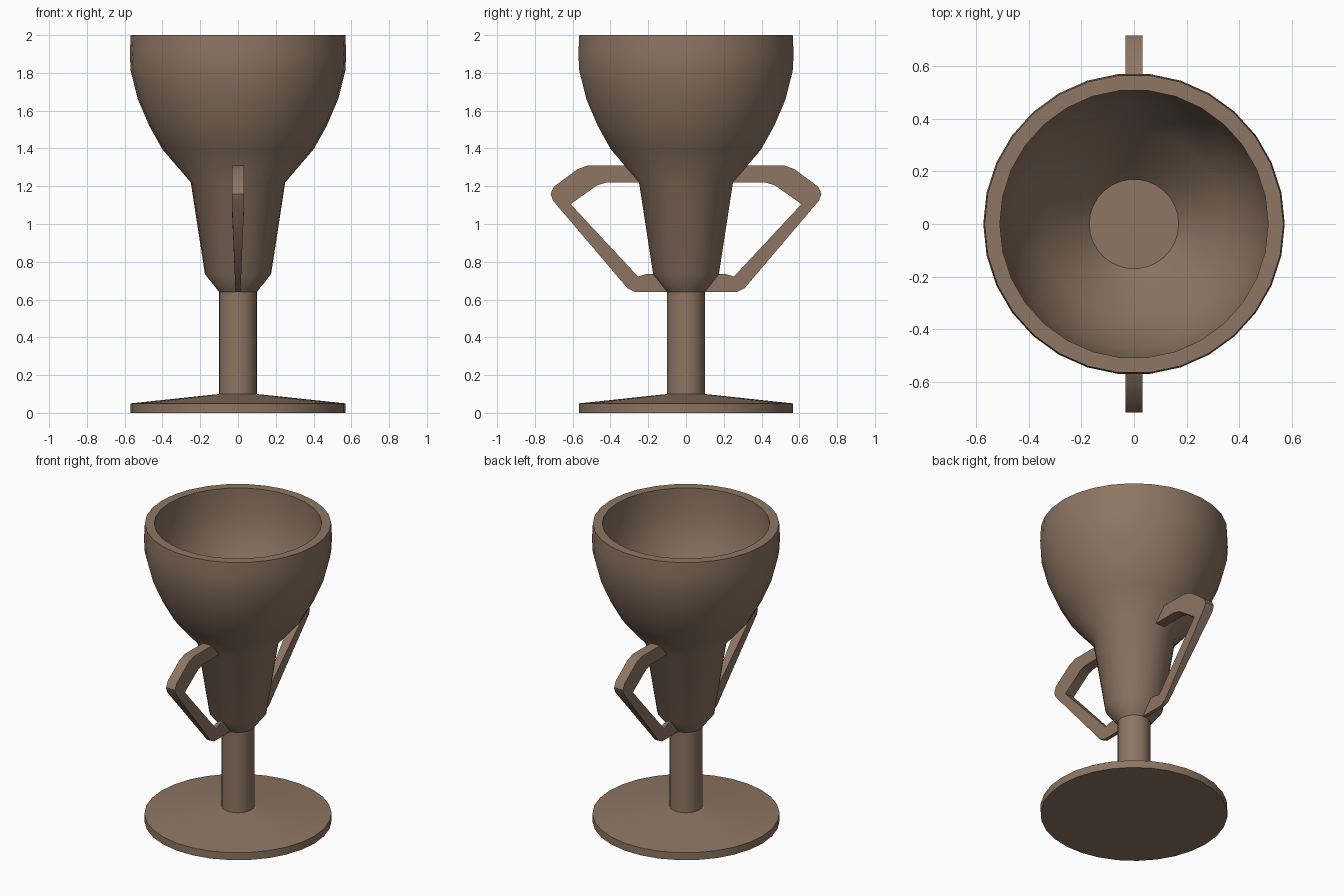
import bpy, bmesh, math

if "Cube" in bpy.data.objects:
    bpy.data.objects.remove(bpy.data.objects["Cube"])

mat = bpy.data.materials.new("bronze brown")
mat.diffuse_color = (0.27, 0.18, 0.125, 1)
mat.use_nodes = True
mat.node_tree.nodes["Principled BSDF"].inputs["Base Color"].default_value = mat.diffuse_color
SIDES = 30


def finish(bm, name, angle):
    bmesh.ops.remove_doubles(bm, verts=bm.verts, dist=1e-5)
    bmesh.ops.recalc_face_normals(bm, faces=bm.faces)
    me = bpy.data.meshes.new(name)
    bm.to_mesh(me)
    bm.free()
    me.materials.append(mat)
    ob = bpy.data.objects.new(name, me)
    bpy.context.collection.objects.link(ob)
    bpy.ops.object.select_all(action='DESELECT')
    ob.select_set(True)
    bpy.context.view_layer.objects.active = ob
    bpy.ops.object.shade_smooth_by_angle(angle=math.radians(angle))
    return ob


# Goblet: foot, stem, bowl outside, rim, bowl inside, as one lathed profile (radius, z)
profile = [(0.57, 0), (0.57, 0.05), (0.1, 0.1), (0.1, 0.64), (0.175, 0.735),
           (0.25, 1.22), (0.40, 1.395), (0.47, 1.52), (0.53, 1.66), (0.568, 1.81),
           (0.573, 1.90), (0.568, 2.0),
           (0.51, 2.0), (0.51, 1.83), (0.475, 1.68), (0.42, 1.55), (0.35, 1.43),
           (0.17, 1.24)]
bm = bmesh.new()
rings = []
for r, z in profile:
    rings.append([bm.verts.new((r * math.cos(i * math.tau / SIDES),
                                r * math.sin(i * math.tau / SIDES), z)) for i in range(SIDES)])
for a, b in zip(rings, rings[1:]):
    for i in range(SIDES):
        j = (i + 1) % SIDES
        bm.faces.new((a[i], a[j], b[j], b[i]))
bm.faces.new(rings[0])
bm.faces.new(rings[-1])
finish(bm, "goblet", 35)

# Handle cross-sections: outer (y, z), inner (y, z), half width
sections = [((0.27, 1.31), (0.22, 1.22), 0.033),
            ((0.52, 1.31), (0.42, 1.22), 0.033),
            ((0.575, 1.29), (0.47, 1.205), 0.033),
            ((0.70, 1.197), (0.60, 1.113), 0.033),
            ((0.717, 1.16), (0.61, 1.105), 0.033),
            ((0.705, 1.125), (0.60, 1.093), 0.033),
            ((0.31, 0.66), (0.254, 0.722), 0.014),
            ((0.27, 0.64), (0.21, 0.735), 0.012),
            ((0.06, 0.64), (0.12, 0.735), 0.012)]
for side, name in ((-1, "front_handle"), (1, "back_handle")):
    bm = bmesh.new()
    loops = []
    for (yo, zo), (yi, zi), w in sections:
        loops.append([bm.verts.new(p) for p in (
            (-w, side * yo, zo), (w, side * yo, zo), (w, side * yi, zi), (-w, side * yi, zi))])
    for a, b in zip(loops, loops[1:]):
        for i in range(4):
            j = (i + 1) % 4
            bm.faces.new((a[i], a[j], b[j], b[i]))
    bm.faces.new(loops[0])
    bm.faces.new(loops[-1])
    finish(bm, name, 35)
